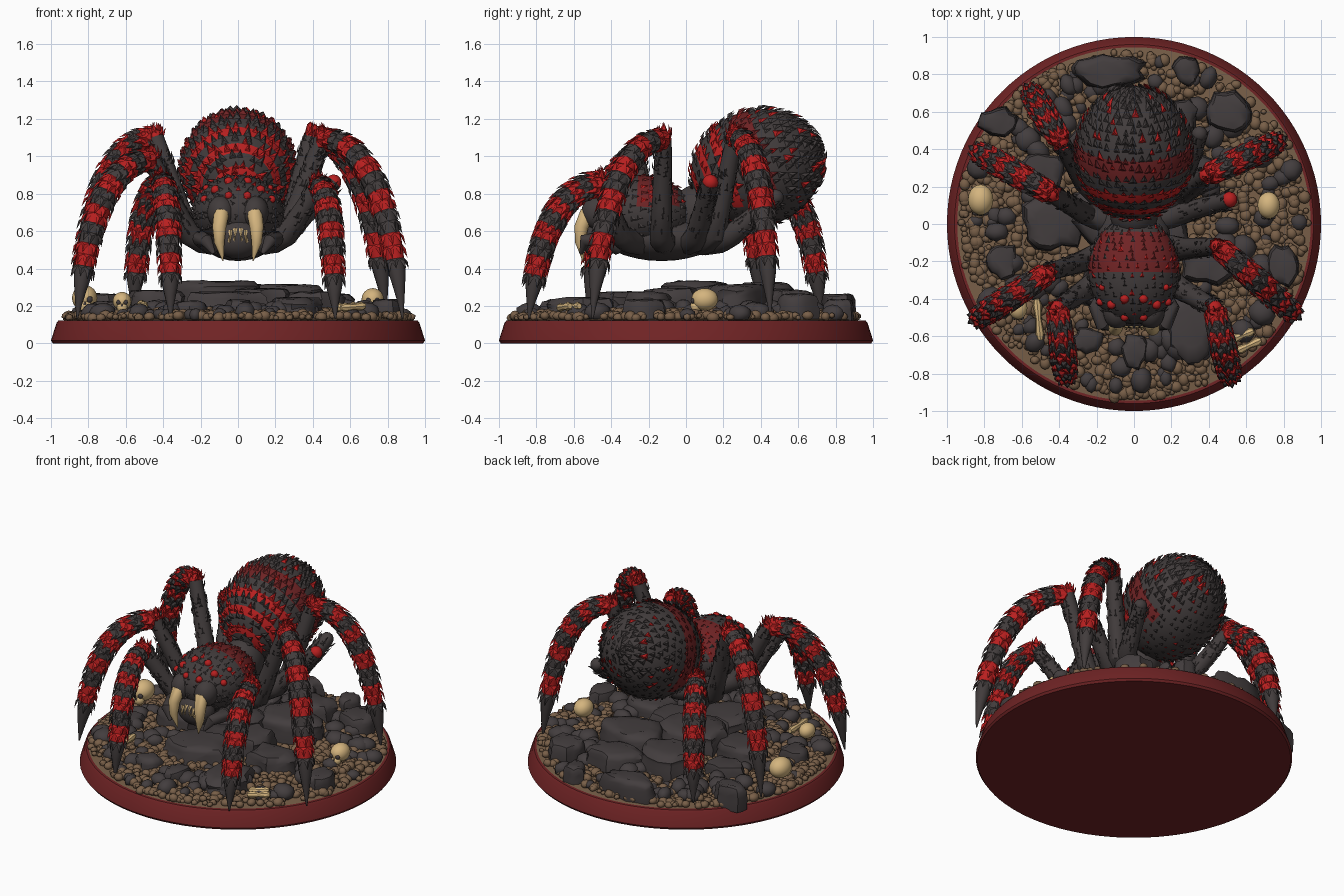
import bpy, bmesh, math, random
from mathutils import Vector as V, Matrix as M

if "Cube" in bpy.data.objects:
    bpy.data.objects.remove(bpy.data.objects["Cube"])

random.seed(7)
R = random.uniform
COLOURS = {"charcoal": (.054, .045, .045), "red": (.48, .014, .014), "dark_red": (.16, .017, .018),
           "gravel_brown": (.19, .115, .065), "bone": (.66, .46, .21), "stone_grey": (.056, .047, .048)}
MATS = []
for name, c in COLOURS.items():
    m = bpy.data.materials.new(name)
    m.diffuse_color = (*c, 1)
    m.use_nodes = True
    m.node_tree.nodes["Principled BSDF"].inputs["Base Color"].default_value = m.diffuse_color
    MATS.append(m)
CHAR, RED, DRED, BROWN, BONE, STONE = range(6)


def finish(bm, name, angle=40):
    me = bpy.data.meshes.new(name)
    bm.to_mesh(me)
    bm.free()
    for m in MATS:
        me.materials.append(m)
    me.shade_smooth()
    me.set_sharp_from_angle(angle=math.radians(angle))
    ob = bpy.data.objects.new(name, me)
    bpy.context.collection.objects.link(ob)
    return ob


def loft(bm, rings, matfn):
    """Skin a list of rings of points and cap both ends."""
    vs = [[bm.verts.new(p) for p in r] for r in rings]
    n = len(vs[0])
    for i in range(len(vs) - 1):
        for k in range(n):
            a, b = vs[i], vs[i + 1]
            bm.faces.new((a[k], a[(k + 1) % n], b[(k + 1) % n], b[k])).material_index = matfn(i)
    bm.faces.new(vs[0][::-1]).material_index = matfn(0)
    bm.faces.new(vs[-1]).material_index = matfn(len(vs) - 2)


def circle(r, z, n=96):
    return [V((r * math.cos(k * math.tau / n), r * math.sin(k * math.tau / n), z)) for k in range(n)]


def frames(pts):
    out = []
    for i, p in enumerate(pts):
        t = (pts[min(i + 1, len(pts) - 1)] - pts[max(i - 1, 0)]).normalized()
        ref = V((0, 0, 1)) if abs(t.z) < .9 else V((0, 1, 0))
        if out:
            ref = out[-1][2]
        s = (ref - t * ref.dot(t)).normalized()
        out.append((p, t, s, t.cross(s)))
    return out


def tube(bm, pts, radii, matfn, n=10):
    pts = [V(p) for p in pts]
    ang = [k * math.tau / n for k in range(n)]
    loft(bm, [[p + (s * math.cos(a) + b * math.sin(a)) * r for a in ang]
              for (p, t, s, b), r in zip(frames(pts), radii)], matfn)


def blob(bm, loc, size, mat, sub=2, jit=0, spin=0):
    mx = M.Translation(loc) @ M.Rotation(spin, 4, 'Z') @ M.Diagonal((*size, 1))
    vs = bmesh.ops.create_icosphere(bm, subdivisions=sub, radius=1, matrix=mx)["verts"]
    for v in vs:
        v.co += (v.co - V(loc)) * R(-jit, jit)
        for f in v.link_faces:
            f.material_index = mat


def scale(bm, p, n, d, w, l, lift, mat):
    """One pointed scale lying along d, raised along n."""
    s = n.cross(d).normalized()
    a, b, m, t = (bm.verts.new(q) for q in (p - s * w, p + s * w, p + d * l * .3 + n * lift, p + d * l + n * lift))
    for f in ((a, t, m), (m, t, b), (a, m, b), (a, b, t)):
        bm.faces.new(f).material_index = mat


def scaly_body(name, loc, size, tilt, rows, count, skin, spike, w, l, lift):
    """Ellipsoid whose long axis leans back, covered in rows of scales."""
    mx = M.Translation(loc) @ M.Rotation(-math.radians(90 - tilt), 4, 'X') @ M.Diagonal((*size, 1))
    inv, nm = mx.inverted(), mx.to_3x3().inverted().transposed()
    bm = bmesh.new()
    bmesh.ops.create_uvsphere(bm, u_segments=40, v_segments=56, radius=1, matrix=mx)
    for f in bm.faces:
        c = f.calc_center_median()
        f.material_index = skin((inv @ c).z, c)
    for j in range(1, rows):
        th = math.pi * j / rows
        n = max(5, round(count * math.sin(th)))
        for k in range(n):
            a = (k + .5 * (j % 2) + R(-.3, .3)) * math.tau / n
            t2 = th + R(-.03, .03)
            q = V((math.sin(t2) * math.cos(a), math.sin(t2) * math.sin(a), -math.cos(t2)))
            dq = V((math.cos(t2) * math.cos(a), math.cos(t2) * math.sin(a), math.sin(t2)))
            p = mx @ q
            f = R(.7, 1.2) * (1 if p.z > loc[2] - .12 else .6)
            scale(bm, p, (nm @ q).normalized(), (mx.to_3x3() @ dq).normalized(), w * f, l * f, lift * f, spike(q.z, p))
    return finish(bm, name)


# base plinth and soil
bm = bmesh.new()
loft(bm, [circle(r, z) for r, z in ((.99, 0), (1, .015), (.97, .11), (.96, .122), (.93, .122))], lambda i: DRED)
finish(bm, "base_plinth")
ground = lambda x, y: .125 + .05 * (1 - x * x - y * y)
bm = bmesh.new()
loft(bm, [circle(r, ground(r, 0) - .005) for r in (.945, .7, .4, .1)], lambda i: BROWN)
finish(bm, "soil")

# gravel laid in batches, boulders
for batch in range(6):
    bm = bmesh.new()
    for i in range(300):
        r, a, s = .93 * math.sqrt(R(.12, 1)), R(0, math.tau), R(.016, .034)
        x, y = r * math.cos(a), r * math.sin(a)
        blob(bm, (x, y, ground(x, y) + R(.002, .016)), (s, s * R(.8, 1.2), s * .85), BROWN, 2 if s > .025 else 1)
    finish(bm, f"gravel_{batch + 1}", 60)
bm = bmesh.new()
for i in range(135):
    r, a, s = .89 * math.sqrt(R(.2, 1)), R(0, math.tau), R(.03, .075)
    x, y = r * math.cos(a), r * math.sin(a)
    blob(bm, (x, y, ground(x, y) + s * .35), (s, s * R(.7, 1.1), s * .75), STONE, 2, .07, a)
finish(bm, "boulders", 50)

# flat rock slabs: x, y, half width, half depth, top height
bm = bmesh.new()
for x, y, rx, ry, z in ((-.15, .82, .19, .09, .26), (.5, .6, .12, .1, .26), (.3, -.55, .13, .18, .24),
                        (0, -.68, .07, .09, .23), (-.43, .0, .17, .14, .28), (.4, -.2, .15, .13, .27),
                        (-.12, .05, .22, .17, .33), (.22, .27, .21, .16, .31), (-.17, .42, .2, .15, .32),
                        (-.08, -.32, .22, .15, .27), (.14, -.08, .16, .14, .29), (.15, .56, .18, .12, .28),
                        (-.72, .54, .1, .08, .26), (-.25, -.62, .08, .07, .22), (-.5, .28, .14, .1, .25),
                        (.8, -.22, .08, .11, .23), (.28, .82, .07, .08, .23), (-.7, -.2, .08, .1, .22)):
    n = 15
    jag = [R(.78, 1.12) for k in range(n)]
    ring = lambda f, h, j: [V((x + rx * (f + R(-j, j) * 3) * g * math.cos(k * math.tau / n),
                               y + ry * (f + R(-j, j) * 3) * g * math.sin(k * math.tau / n), h + R(-j, j) * .8))
                            for k, g in enumerate(jag)]
    loft(bm, [ring(1.05, .1, .005), ring(1.12, z - .085, .015), ring(1.04, z - .055, .015), ring(1.06, z - .03, .01),
              ring(.92, z - .003, .01), ring(.6, z + .004, .006)], lambda i: STONE)
finish(bm, "rock_slabs", 45)

# skulls and loose bones
for i, (x, y, r) in enumerate(((-.82, .13, .068), (.72, .1, .06), (-.62, -.45, .05))):
    bm = bmesh.new()
    z = .175 + r
    blob(bm, (x, y, z), (r, r * 1.2, r), BONE, 3)
    blob(bm, (x, y - r * .8, z - r * .65), (r * .6, r * .5, r * .55), BONE)
    for sx in (-1, 1):
        blob(bm, (x + sx * r * .38, y - r * 1.05, z - r * .12), (r * .26, r * .2, r * .26), CHAR)
    blob(bm, (x, y - r * 1.2, z - r * .48), (r * .12, r * .1, r * .17), CHAR)
    finish(bm, f"skull_{i + 1}")
bm = bmesh.new()
for a, b in (((-.52, -.4, .21), (-.5, -.62, .2)), ((.52, -.62, .19), (.64, -.57, .2)), ((.55, -.68, .19), (.68, -.62, .2))):
    tube(bm, [V(a).lerp(V(b), t) for t in (0, .15, .5, .85, 1)], [.014, .024, .016, .024, .014], lambda i: BONE, 8)
finish(bm, "loose_bones")

# abdomen with bright hoops near the front and one dull hoop on top
bright = lambda u: -.54 < u < -.38 or -.79 < u < -.66 or -.96 < u < -.89
dull = lambda u: -.14 < u < .16


def abdomen_skin(u, p):
    return CHAR if p.z < .74 else RED if bright(u) else DRED if dull(u) else CHAR


def abdomen_spike(u, p):
    if p.z > .74 and (bright(u) or dull(u)):
        return RED if bright(u) or random.random() < .2 else DRED
    return RED if (u > .2 or p.z < .8) and random.random() < .17 else CHAR


scaly_body("abdomen", (0, .38, .935), (.305, .31, .36), 20, 22, 40, abdomen_skin, abdomen_spike, .02, .05, .017)

# head shell with a dark red saddle
saddle = lambda p: -.26 < p.y < -.04 and p.z > .74
scaly_body("head", (0, -.25, .7), (.245, .2, .285), -3, 18, 28,
           lambda u, p: DRED if saddle(p) else CHAR,
           lambda u, p: CHAR if p.z < .74 else random.choice((RED, DRED, DRED, CHAR)) if saddle(p)
           else random.choice((RED, CHAR, CHAR, CHAR, CHAR)), .014, .035, .01)

# underside, waist and mouth
bm = bmesh.new()
blob(bm, (0, -.13, .56), (.2, .3, .12), CHAR, 3)
blob(bm, (0, .06, .7), (.13, .14, .15), CHAR, 3)
blob(bm, (0, -.46, .56), (.13, .1, .11), CHAR, 3)
for sx in (-1, 1):
    blob(bm, (sx * .09, -.47, .7), (.075, .09, .09), CHAR, 3)
    tube(bm, [(sx * .14, -.36, .52), (sx * .2, -.45, .56), (sx * .17, -.54, .55), (sx * .13, -.56, .48)],
         [.05, .045, .035, .01], lambda i: CHAR)
finish(bm, "underbody")

# eyes
bm = bmesh.new()
for x, z, r in ((.05, .79, .022), (.12, .82, .026), (.05, .865, .025), (.18, .77, .022), (.17, .83, .018)):
    for sx in (-1, 1):
        d = 1 - (x / .245) ** 2 - ((z - .7) / .2) ** 2
        blob(bm, (sx * x, -.25 - .285 * math.sqrt(max(d, .02)), z), (r, r, r), RED)
finish(bm, "eyes")

# fangs and teeth
bm = bmesh.new()
for sx in (-1, 1):
    tube(bm, [(sx * .08, -.48, .72), (sx * .09, -.53, .69), (sx * .1, -.56, .62), (sx * .1, -.565, .54), (sx * .08, -.55, .44)],
         [.03, .042, .038, .028, .003], lambda i: BONE, 12)
    for x, z, dz in ((.015, .61, -.04), (.04, .6, -.045), (.02, .54, .03), (.045, .545, .03)):
        tube(bm, [(sx * x, -.54, z), (sx * x, -.565, z + dz)], [.014, .002], lambda i: BONE, 6)
finish(bm, "fangs")


def leg(name, side, hip_y, knee, foot=None, tip=RED):
    bm = bmesh.new()
    K = V(knee)
    hip = V((side * .1, hip_y * .8, .53))
    coxa = V((side * .26, hip_y + (K.y - hip_y) * .35, .58))
    # thigh with sparse bristles
    tube(bm, [hip, hip.lerp(coxa, .6) - V((0, 0, .01)), coxa, coxa.lerp(K, .3), coxa.lerp(K, .7), K],
         [.06, .068, .062, .055, .05, .045], lambda i: CHAR)
    d = (K - coxa).normalized()
    for i in range(60):
        n = d.cross(V((R(-1, 1), R(-1, 1), R(-1, 1)))).normalized()
        scale(bm, coxa.lerp(K, R(0, .95)) + n * .047, n, d, .014, .045, .012, CHAR)
    blob(bm, K, (.044, .044, .044), tip)
    if foot:
        # spiky knee, arched shin with banded scale rows and a bare claw
        F = V(foot)
        C = V((*K.lerp(F, .8).xy, K.z))
        for i in range(14):
            n = V((R(-1, 1), R(-1, 1), R(0, 1))).normalized()
            scale(bm, K + n * .038, n, (V((0, 0, 1)) - n * n.z + n * .3).normalized(), .02, .05, .015, RED)
        N = 22
        pts = [K.lerp(C, t).lerp(C.lerp(F, t), t) for t in (i / N for i in range(N + 1))]
        rad = [.049 + .012 * math.sin(math.pi * min(1, i / 18)) if i < 19 else .045 * (22.3 - i) / 3.3 for i in range(N + 1)]
        band = lambda i: RED if i % 4 < 2 and i < 19 else CHAR
        tube(bm, pts, rad, band)
        for i, (p, t, s, b) in enumerate(frames(pts)[:19]):
            for k in range(8):
                a = (k + .5 * (i % 2) + R(-.2, .2)) * math.tau / 8
                n = s * math.cos(a) + b * math.sin(a)
                scale(bm, p + n * rad[i] * .93, n, t, .026, R(.055, .08), .019, band(i))
    finish(bm, name)


# legs: side, hip y, knee, foot
for name, side, hy, knee, foot in (
        ("front_leg_right", 1, -.3, (.43, -.45, .84), (.52, -.84, .13)),
        ("second_leg_right", 1, -.14, (.45, -.12, 1.09), (.88, -.5, .13)),
        ("rear_leg_right", 1, .1, (.39, .26, 1.1), (.79, .45, .15)),
        ("front_leg_left", -1, -.3, (-.41, -.45, .86), (-.36, -.84, .13)),
        ("second_leg_left", -1, -.16, (-.46, -.26, .98), (-.86, -.52, .13)),
        ("third_leg_left", -1, 0, (-.44, .16, 1.1), (-.86, .4, .15)),
        ("rear_leg_left", -1, .1, (-.39, .44, .86), (-.56, .72, .15))):
    leg(name, side, hy, knee, foot)
leg("third_leg_right_stub", 1, .02, (.51, .13, .86))
leg("rear_right_stub", 1, .12, (.35, .48, .78), None, CHAR)
